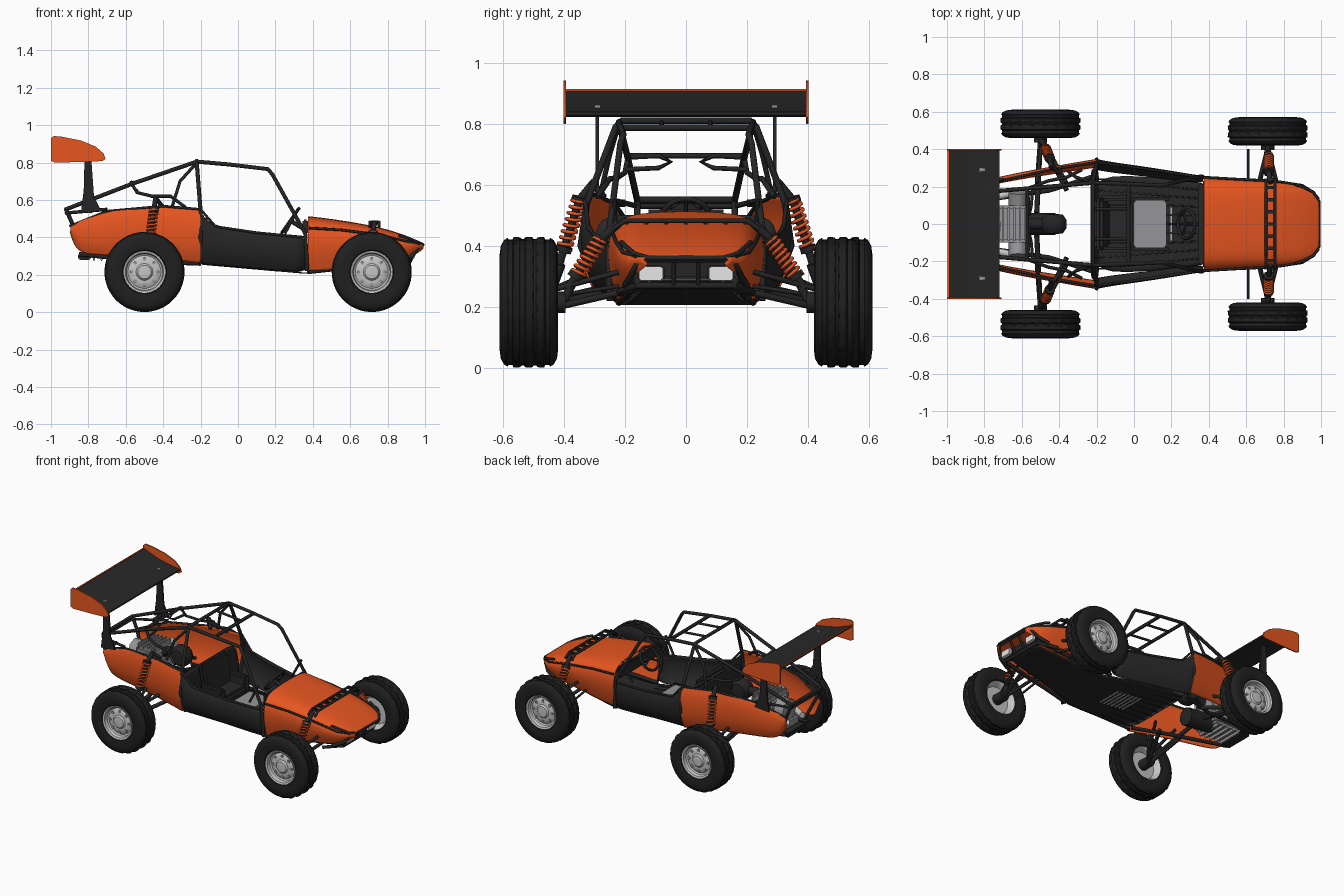
import bpy, bmesh, math
from mathutils import Vector, Matrix

if "Cube" in bpy.data.objects:
    bpy.data.objects.remove(bpy.data.objects["Cube"])


def material(name, red, green, blue):
    mat = bpy.data.materials.new(name)
    mat.use_nodes = True
    mat.diffuse_color = (red, green, blue, 1)
    mat.node_tree.nodes["Principled BSDF"].inputs["Base Color"].default_value = (red, green, blue, 1)
    return mat


ORANGE = material("orange paint", .82, .095, .015)
BLACK = material("black frame", .018, .018, .018)
PANEL = material("dark panel", .021, .021, .021)
RUBBER = material("tyre rubber", .014, .014, .014)
ALLOY = material("light alloy", .56, .56, .57)
STEEL = material("engine steel", .3, .3, .31)
LAMP = material("white lamp", .85, .85, .85)
SIDES = (("left", 1), ("right", -1))


def add(name, mesh, mat, angle=35):
    obj = bpy.data.objects.new(name, mesh)
    bpy.context.collection.objects.link(obj)
    if not mesh.materials:
        mesh.materials.append(mat)
    bpy.ops.object.select_all(action="DESELECT")
    obj.select_set(True)
    bpy.context.view_layer.objects.active = obj
    bpy.ops.object.shade_smooth_by_angle(angle=math.radians(angle))
    return obj


def add_bmesh(name, bm, mat, angle=35):
    bmesh.ops.remove_doubles(bm, verts=bm.verts, dist=.0005)
    bmesh.ops.recalc_face_normals(bm, faces=bm.faces)
    mesh = bpy.data.meshes.new(name)
    bm.to_mesh(mesh)
    bm.free()
    return add(name, mesh, mat, angle)


def tube(name, points, radius, mat=BLACK, closed=False):
    curve = bpy.data.curves.new(name + " path", "CURVE")
    curve.dimensions = "3D"
    curve.bevel_depth = radius
    curve.bevel_resolution = 2
    curve.use_fill_caps = True
    spline = curve.splines.new("POLY")
    spline.points.add(len(points) - 1)
    spline.use_cyclic_u = closed
    for target, point in zip(spline.points, points):
        target.co = (*point, 1)
    temp = bpy.data.objects.new(name + " temp", curve)
    bpy.context.collection.objects.link(temp)
    mesh = bpy.data.meshes.new_from_object(temp)
    bpy.data.objects.remove(temp)
    return add(name, mesh, mat, 50)


def pair(name, points, radius):
    for side, s in SIDES:
        tube(side + "_" + name, [(x, y * s, z) for x, y, z in points], radius)


def hoop(name, half, radius):
    tube(name, half + [(x, -y, z) for x, y, z in reversed(half)], radius)


def box(name, centre, size, mat, tilt=0, bevel=.008):
    bm = bmesh.new()
    matrix = Matrix.Translation(centre) @ Matrix.Rotation(tilt, 4, "Y") @ Matrix.Diagonal((*size, 1))
    bmesh.ops.create_cube(bm, size=1, matrix=matrix)
    bmesh.ops.bevel(bm, geom=bm.edges[:], offset=min(bevel, min(size) / 3), segments=2, affect="EDGES")
    return add_bmesh(name, bm, mat)


def prism(name, outline, start, end, mat):
    bm = bmesh.new()
    face = bm.faces.new([bm.verts.new((x, start, z)) for x, z in outline])
    moved = bmesh.ops.extrude_face_region(bm, geom=[face])["geom"]
    verts = [item for item in moved if isinstance(item, bmesh.types.BMVert)]
    bmesh.ops.translate(bm, verts=verts, vec=(0, end - start, 0))
    return add_bmesh(name, bm, mat)


# Shell swept through stations of (x, half width, top, bottom), mirrored across y
def shell(name, stations, section, mat):
    bm = bmesh.new()
    rows = [[bm.verts.new((x, across * width, low + up * (high - low))) for across, up in section]
            for x, width, high, low in stations]
    for a, b in zip(rows, rows[1:]):
        for i in range(len(section) - 1):
            bm.faces.new((a[i], a[i + 1], b[i + 1], b[i]))
    obj = add_bmesh(name, bm, mat, 60)
    mirror = obj.modifiers.new("mirror", "MIRROR")
    mirror.use_axis = (False, True, False)
    mirror.use_clip = True
    smooth = obj.modifiers.new("smooth", "SUBSURF")
    smooth.levels = smooth.render_levels = 2
    wall = obj.modifiers.new("wall", "SOLIDIFY")
    wall.thickness = .006
    wall.offset = 0


# Turned part about the y axis, with optional notches cut in the outer rows
def lathe(name, profile, centre, s, mat, segments=48, notch_above=9):
    bm = bmesh.new()
    rows = []
    for step in range(segments):
        angle = math.tau * step / segments
        row = []
        for out, radius in profile:
            if radius > notch_above and (step + int(out * 90)) % 3 == 0:
                radius -= .006
            offset = Vector((radius * math.cos(angle), out * s, radius * math.sin(angle)))
            row.append(bm.verts.new(Vector(centre) + offset))
        rows.append(row)
    for a, b in zip(rows, rows[1:] + rows[:1]):
        for i in range(len(profile) - 1):
            bm.faces.new((a[i], a[i + 1], b[i + 1], b[i]))
    return add_bmesh(name, bm, mat, 40)


def shock(name, low, high, cap):
    low, high = Vector(low), Vector(high)
    axis = (high - low).normalized()
    u = axis.orthogonal().normalized()
    v = axis.cross(u)
    steps = 96
    coil = []
    for i in range(steps + 1):
        angle = math.tau * 8 * i / steps
        coil.append(low.lerp(high, i / steps) + (u * math.cos(angle) + v * math.sin(angle)) * .023)
    tube(name + "_spring", coil, .006, ORANGE)
    tube(name + "_damper", [low - axis * .05, high, cap], .014)
    for label, point in (("lower", low), ("upper", high)):
        tube(name + "_" + label + "_seat", [point - axis * .01, point + axis * .01], .028)


# Wheels, hubs and suspension
half_tyre = [(.05, .106), (.068, .118), (.076, .155), (.072, .185), (.062, .203), (.05, .211),
             (.046, .205), (.034, .205), (.03, .214), (.008, .214), (.004, .207)]
tyre = [(-out, radius) for out, radius in half_tyre] + half_tyre[::-1]
rim = [(-.06, .112), (-.05, .1), (-.02, .09), (-.02, 0)]
rim_face = [(-.06, .112), (.06, .113), (.066, .112), (.062, .102), (.04, .097), (.034, .088), (.046, .07),
            (.046, .045), (.056, .036), (.06, 0)]
for side, s in SIDES:
    for end, x, y in (("front", .715, .495), ("rear", -.5, .535)):
        label = side + "_" + end
        hub = Vector((x, y * s, .215))
        lathe(label + "_tyre", tyre, hub, s, RUBBER, 60, .209)
        lathe(label + "_rim_back", rim, hub, s, ALLOY)
        lathe(label + "_rim", rim_face, hub, s, ALLOY)
        for i in range(8):
            angle = math.tau * i / 8
            spot = hub + Vector((math.cos(angle), 0, math.sin(angle))) * .07
            tube(label + "_rim_hole", [spot + Vector((0, .04 * s, 0)), spot + Vector((0, .049 * s, 0))], .01, STEEL)
        tube(label + "_hub", [hub - Vector((0, .1 * s, 0)), hub], .035)
    shock(side + "_front_shock", (.72, .36 * s, .3), (.72, .28 * s, .42), (.73, .22 * s, .475))
    shock(side + "_rear_shock", (-.47, .4 * s, .39), (-.45, .35 * s, .55), (-.44, .3 * s, .61))

for x in (.66, .77):
    pair("front_lower_arm", [(x, .16, .26), (.715, .42, .2)], .011)
    pair("front_upper_arm", [(x, .2, .32), (.715, .42, .26)], .009)
for x in (-.36, -.52):
    pair("rear_lower_arm", [(x, .18, .27), (-.5, .46, .2)], .013)
    pair("rear_upper_arm", [(x, .22, .35), (-.49, .45, .25)], .01)
pair("rear_shock_mount", [(-.5, .45, .23), (-.47, .41, .34)], .016)
pair("front_shock_mount", [(.715, .41, .2), (.72, .37, .28)], .014)
pair("drive_shaft", [(-.52, .06, .31), (-.5, .46, .215)], .014)
pair("steering_rod", [(.61, .14, .28), (.61, .4, .24)], .007)

# Painted body
shell("front_body", [(.375, .255, .51, .21), (.39, .255, .51, .212), (.55, .245, .49, .235), (.75, .235, .455, .265),
                     (.88, .22, .415, .28), (.95, .19, .385, .31), (.99, .14, .365, .34)],
      [(0, 1), (.5, .99), (.82, .94), (.97, .78), (1, .5), (.93, .2), (.86, 0)], ORANGE)
side_section = [(.95, 1), (1, .8), (.99, .45), (.93, .2), (.84, 0)]
shell("cockpit_sides", [(-.2, .345, .54, .26), (-.18, .343, .5, .258), (-.12, .33, .458, .252), (.1, .3, .425, .235),
                        (.37, .255, .4, .21)], side_section, PANEL)
rear_section = [(.94, 1), (1, .8), (1, .45), (.96, .2), (.88, 0)]
shell("rear_sides", [(-.2, .345, .55, .26), (-.22, .343, .555, .262), (-.38, .315, .565, .285), (-.58, .28, .56, .3),
                     (-.72, .25, .53, .305), (-.82, .225, .495, .31), (-.87, .2, .475, .345),
                     (-.895, .19, .46, .42)], rear_section, ORANGE)

# Belly pan, bulkheads and cockpit
flat = [(0, 0), (.5, 0), (.86, 0)]
shell("belly_pan", [(-.2, .33, .3, .26), (.35, .26, .3, .209), (.37, .25, .3, .208), (.39, .22, .3, .211),
                    (.7, .17, .3, .25), (.93, .14, .3, .285)], flat, PANEL)
shell("firewall", [(-.19, .34, .27, .26), (-.21, .35, .4, .4), (-.23, .34, .5, .5)], flat, PANEL)
box("dashboard", (.36, 0, .455), (.03, .44, .08), PANEL)
box("front_bulkhead", (.88, 0, .325), (.04, .32, .07), BLACK)
box("floor_plate", (.085, 0, .285), (.175, .25, .02), STEEL)
for s in (1, -1):
    box("floor_rail", (.085, .135 * s, .28), (.21, .02, .04), BLACK)
    box("seat_bolster", (-.1, .13 * s, .33), (.18, .05, .13), PANEL, bevel=.02)
box("seat_base", (-.09, 0, .3), (.17, .24, .07), PANEL, bevel=.02)
box("seat_back", (-.17, 0, .4), (.05, .28, .24), PANEL, tilt=-.2, bevel=.02)
for i in range(7):
    box("belly_slat", (.02 + i * .03, 0, .2385 - i * .0028), (.012, .18, .01), ALLOY, bevel=.002)
for i in range(-4, 5):
    tube("belly_rib", [(-.19, i * .06, .258), (.34, i * .046, .212)], .005)
ring = [(.28 + .045 * math.sin(a), .078 * math.cos(a), .49 + .064 * math.sin(a))
        for a in (math.tau * i / 32 for i in range(32))]
tube("steering_wheel", ring, .009, closed=True)
tube("steering_column", [(.28, 0, .49), (.36, 0, .44)], .012)
for i in range(3):
    tube("steering_spoke", [(.28, 0, .49), ring[(8 + i * 11) % 32]], .006)

# Roll cage
bar = .011
hoop("main_hoop", [(-.2, .29, .26), (-.2, .345, .4), (-.2, .325, .54), (-.22, .23, .79), (-.22, .21, .81)], bar)
pair("windscreen_pillar", [(.37, .25, .22), (.36, .255, .42), (.185, .215, .735), (.16, .205, .765),
                           (-.05, .215, .79), (-.22, .22, .805)], bar)
hoop("roof_crossbar", [(-.03, .215, .787)], bar)
pair("inner_roof_rail", [(-.22, .08, .805), (-.03, .08, .787)], .008)
pair("rear_stay", [(-.22, .22, .805), (-.57, .19, .685), (-.92, .16, .55)], bar)
pair("rear_brace", [(-.22, .22, .8), (-.31, .25, .7), (-.35, .28, .57)], .009)
pair("curved_brace", [(-.57, .19, .69), (-.54, .2, .64), (-.46, .23, .62), (-.36, .25, .62), (-.28, .29, .56)], .009)
pair("loop_brace", [(-.57, .19, .69), (-.56, .09, .695), (-.56, .05, .675), (-.55, .09, .655), (-.54, .2, .65)], .008)
pair("side_sill", [(-.9, .18, .46), (-.7, .235, .54), (-.4, .3, .567), (-.2, .33, .55),
                   (-.12, .32, .458), (.1, .29, .425), (.36, .25, .4)], .007)
pair("dash_brace", [(.25, .23, .42), (.32, .235, .55)], .008)
pair("rear_chassis_rail", [(-.2, .26, .26), (-.45, .18, .27), (-.85, .12, .31)], .012)
pair("front_chassis_rail", [(.37, .22, .215), (.6, .19, .24), (.93, .16, .285)], .012)
pair("rear_upright", [(-.92, .16, .55), (-.88, .16, .46), (-.82, .12, .32)], bar)
hoop("rear_crossbar", [(-.92, .16, .55)], bar)
hoop("mid_crossbar", [(-.57, .19, .695)], .009)
pair("shock_tower", [(-.44, .31, .61), (-.4, .27, .56)], .012)
hoop("rear_shelf", [(-.7, .24, .55), (-.92, .16, .53)], .009)
pair("hood_rail", [(.38, .25, .45), (.55, .24, .44), (.75, .23, .415), (.9, .207, .38), (.97, .16, .365)], .007)

# Nose bumper, lamps and hood rack
hoop("nose_lip", [(.86, .212, .412), (.9, .2, .4), (.96, .17, .375), (.99, .12, .36)], .008)
hoop("nose_bumper", [(.86, .2, .27), (.93, .18, .3), (.96, .16, .34), (.98, .13, .355)], .011)
hoop("lower_bumper", [(.8, .22, .25), (.92, .16, .27)], .011)
for s in (1, -1):
    box("head_lamp_case", (.915, .115 * s, .31), (.03, .09, .055), BLACK)
    box("head_lamp", (.935, .115 * s, .31), (.02, .078, .046), LAMP, bevel=.004)
    tube("grille_post", [(.92, .04 * s, .27), (.97, .04 * s, .36)], .008)
for x in (.705, .755):
    hoop("rack_rail", [(x, .24, .455), (x, .2, .482)], .008)
for i in range(-3, 4):
    box("rack_rung", (.73, i * .065, .48), (.05, .018, .02), BLACK, bevel=.003)

# Rear engine and gearbox
box("engine_block", (-.64, 0, .41), (.16, .2, .17), STEEL, bevel=.015)
box("engine_sump", (-.69, 0, .33), (.22, .2, .07), STEEL, bevel=.015)
for i in range(5):
    box("cooling_fin", (-.7 + i * .03, 0, .5), (.012, .18, .04), STEEL, bevel=.003)
    box("sump_fin", (-.77 + i * .04, 0, .29), (.012, .18, .03), STEEL, bevel=.003)
for s in (1, -1):
    tube("cylinder", [(-.62, .09 * s, .42), (-.62, .17 * s, .44)], .05, STEEL)
    tube("exhaust", [(-.62, .17 * s, .4), (-.72, .15 * s, .36), (-.84, .07 * s, .37)], .02, ALLOY)
tube("gearbox", [(-.62, 0, .33), (-.42, 0, .31)], .06, BLACK)
tube("fan_housing", [(-.79, 0, .42), (-.71, 0, .42)], .075, STEEL)
filter_profile = [(-.055, 0), (-.05, .05), (-.02, .07), (.02, .07), (.05, .05), (.055, 0)]
lathe("air_filter", filter_profile, (-.43, 0, .47), 1, BLACK, 24)
tube("air_intake", [(-.45, 0, .47), (-.53, 0, .48), (-.58, 0, .45)], .03, BLACK)
box("tow_plate", (-.82, 0, .295), (.07, .2, .03), PANEL)

# Rear wing
prism("wing_blade", [(-.995, .91), (-.99, .895), (-.88, .84), (-.78, .822), (-.72, .828), (-.72, .838),
                     (-.8, .85), (-.89, .87)], -.395, .395, PANEL)
prism("wing_trim", [(-.998, .908), (-.998, .914), (-.99, .914), (-.99, .908)], -.395, .395, ORANGE)
plate = [(-1, .81), (-1, .93), (-.985, .942), (-.94, .938), (-.84, .918), (-.76, .885), (-.72, .85),
         (-.708, .82), (-.725, .808), (-.83, .803), (-.98, .8)]
for side, s in SIDES:
    prism(side + "_wing_end_plate", plate, .393 * s, .401 * s, ORANGE)
    prism(side + "_wing_strut", [(-.84, .53), (-.73, .54), (-.77, .62), (-.785, .83), (-.82, .84), (-.825, .65)],
          .285 * s, .297 * s, BLACK)
    tube(side + "_strut_foot", [(-.79, .29 * s, .54), (-.79, .2 * s, .54)], .012)
    box(side + "_wing_bracket", (-.81, .29 * s, .857), (.03, .02, .01), STEEL, bevel=.002)
